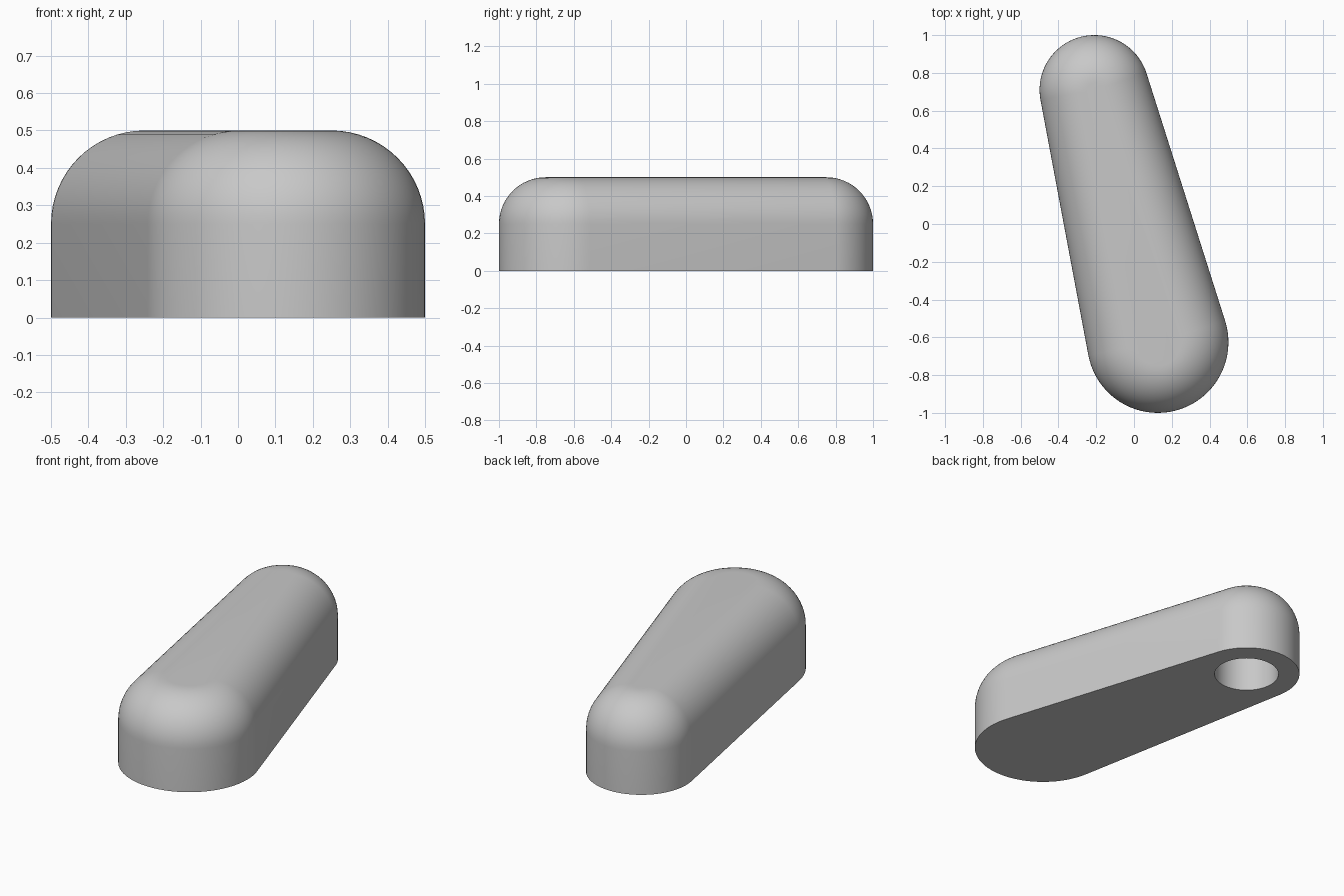
import bpy
import bmesh
from math import atan2, acos, cos, sin, pi, radians
from mathutils import Vector

cube = bpy.data.objects.get("Cube")
if cube:
    bpy.data.objects.remove(cube, do_unlink=True)

# Plan: two round ends joined by their outer tangents
BIG, BIG_R = Vector((0.126, -0.626)), 0.374
SMALL, SMALL_R = Vector((-0.21, 0.71)), 0.29
HEIGHT, FILLET = 0.5, 0.25
HOLE_R, HOLE_DEPTH = 0.175, 0.25
STEPS = 40

axis = SMALL - BIG
heading = atan2(axis.y, axis.x)
spread = acos((BIG_R - SMALL_R) / axis.length)

bm = bmesh.new()


def arc(centre, radius, start, end, z, steps=STEPS):
    """Vertices along an arc, both ends included."""
    angles = [start + (end - start) * i / steps for i in range(steps + 1)]
    return [bm.verts.new((centre.x + radius * cos(a), centre.y + radius * sin(a), z))
            for a in angles]


def outline(inset, z):
    """Tapered slot outline, moved inward by inset."""
    return (arc(SMALL, SMALL_R - inset, heading - spread, heading + spread, z)
            + arc(BIG, BIG_R - inset, heading + spread, heading + 2 * pi - spread, z))


def bridge(low, high):
    n = len(low)
    for i in range(n):
        j = (i + 1) % n
        bm.faces.new((low[i], low[j], high[j], high[i]))


def loop_edges(ring):
    return [bm.edges.get((ring[i - 1], ring[i])) for i in range(len(ring))]


# Straight wall, then quarter-round top edge, then flat top
rings = [outline(0, 0)]
for i in range(17):
    a = pi / 2 * i / 16
    rings.append(outline(FILLET * (1 - cos(a)), HEIGHT - FILLET + FILLET * sin(a)))
for low, high in zip(rings, rings[1:]):
    bridge(low, high)
bm.faces.new(rings[-1])

# Blind round socket under the small end
mouth = arc(SMALL, HOLE_R, 0, 2 * pi * 63 / 64, 0, 63)
floor = arc(SMALL, HOLE_R, 0, 2 * pi * 63 / 64, HOLE_DEPTH, 63)
bridge(mouth, floor)
bm.faces.new(floor)

# Flat underside around the socket
bmesh.ops.triangle_fill(bm, use_beauty=True, edges=loop_edges(rings[0]) + loop_edges(mouth))
bmesh.ops.recalc_face_normals(bm, faces=bm.faces)

mesh = bpy.data.meshes.new("lever_handle")
bm.to_mesh(mesh)
bm.free()
handle = bpy.data.objects.new("lever_handle", mesh)
bpy.context.collection.objects.link(handle)

# Plain grey finish
grey = bpy.data.materials.new("plain_grey")
grey.use_nodes = True
colour = (0.58, 0.58, 0.58, 1)
grey.diffuse_color = colour
grey.node_tree.nodes["Principled BSDF"].inputs["Base Color"].default_value = colour
mesh.materials.append(grey)

bpy.ops.object.select_all(action="DESELECT")
handle.select_set(True)
bpy.context.view_layer.objects.active = handle
bpy.ops.object.shade_smooth_by_angle(angle=radians(30))
